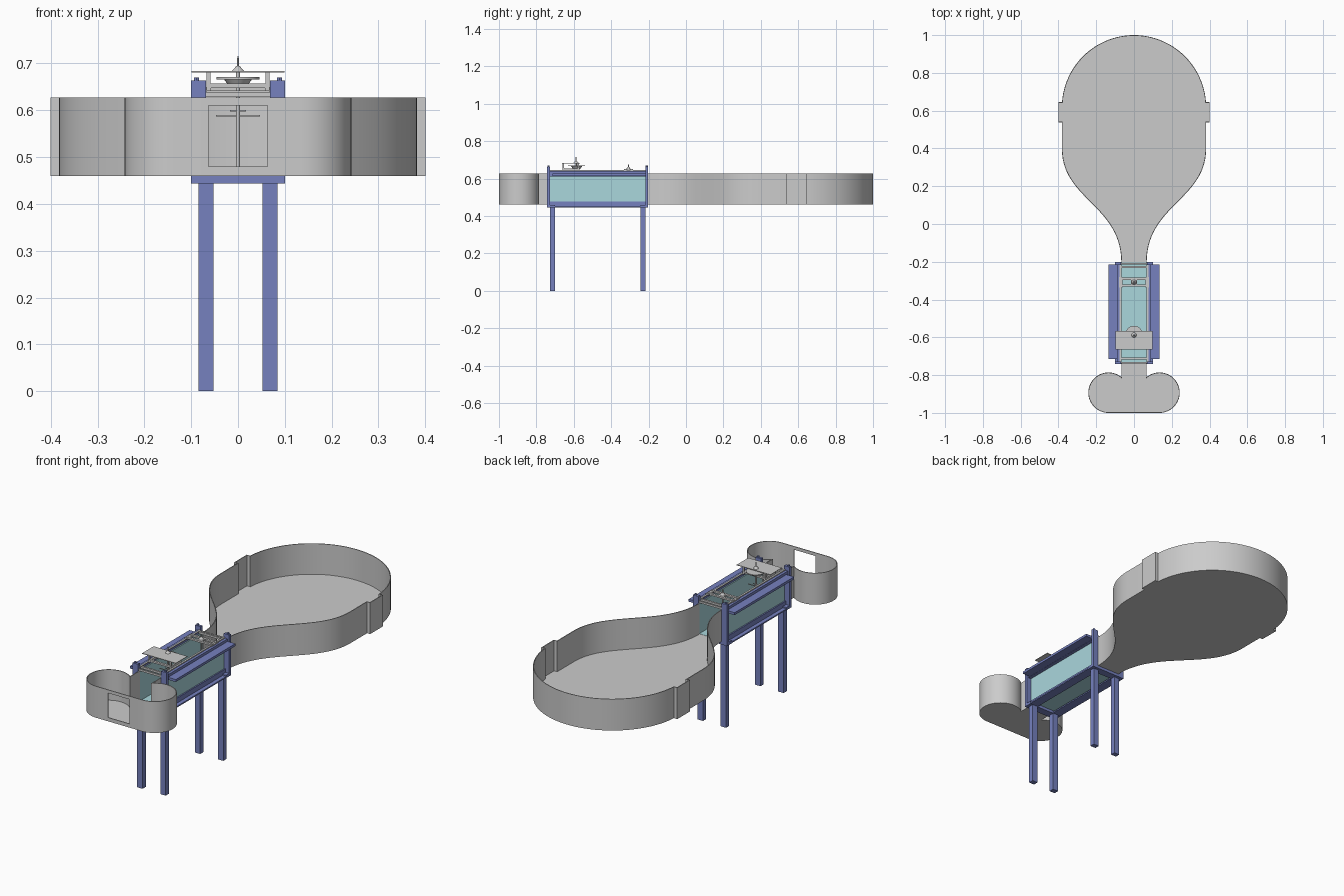
import bpy, bmesh
from math import pi, sin, cos, atan2, radians

if "Cube" in bpy.data.objects:
    bpy.data.objects.remove(bpy.data.objects["Cube"])

Z0, Z1 = 0.46, 0.627


def material(name, col):
    m = bpy.data.materials.new(name)
    m.diffuse_color = col
    m.use_nodes = True
    m.node_tree.nodes["Principled BSDF"].inputs["Base Color"].default_value = m.diffuse_color
    return m


BLUE = material("blue_frame", (0.18, 0.22, 0.52, 1))
GLASS = material("tank_glass", (0.40, 0.68, 0.72, 1))


def finish(name, bm, mat=None):
    me = bpy.data.meshes.new(name)
    bm.to_mesh(me)
    bm.free()
    ob = bpy.data.objects.new(name, me)
    bpy.context.collection.objects.link(ob)
    if mat:
        me.materials.append(mat)
    return ob


def select(ob):
    bpy.ops.object.select_all(action='DESELECT')
    ob.select_set(True)
    bpy.context.view_layer.objects.active = ob


def box(name, x, y, z, mat=None, mirror=False):
    """Box from (min, max) ranges, optionally repeated at -x."""
    bm = bmesh.new()
    for s in ((1, -1) if mirror else (1,)):
        vs = bmesh.ops.create_cube(bm, size=1)['verts']
        for v in vs:
            v.co.x = s * (x[0] + x[1]) / 2 + v.co.x * (x[1] - x[0])
            v.co.y = (y[0] + y[1]) / 2 + v.co.y * (y[1] - y[0])
            v.co.z = (z[0] + z[1]) / 2 + v.co.z * (z[1] - z[0])
    return finish(name, bm, mat)


def lathe(name, x, y, z0, z1, r0, r1, mat=None, n=24):
    bm = bmesh.new()
    bmesh.ops.create_cone(bm, cap_ends=True, segments=n, radius1=r0, radius2=r1, depth=z1 - z0)
    for v in bm.verts:
        v.co.x += x
        v.co.y += y
        v.co.z += (z0 + z1) / 2
    ob = finish(name, bm, mat)
    select(ob)
    bpy.ops.object.shade_smooth_by_angle(angle=radians(35))
    return ob


def wall(name, paths):
    """Thin upright wall along open plan paths."""
    bm = bmesh.new()
    for p in paths:
        lo = [bm.verts.new((a, b, Z0)) for a, b in p]
        hi = [bm.verts.new((a, b, Z1)) for a, b in p]
        for i in range(len(p) - 1):
            bm.faces.new((lo[i], lo[i + 1], hi[i + 1], hi[i]))
    ob = finish(name, bm)
    select(ob)
    m = ob.modifiers.new("thickness", 'SOLIDIFY')
    m.thickness, m.offset = 0.004, 0
    m.use_even_offset = True
    bpy.ops.object.modifier_apply(modifier=m.name)
    bpy.ops.object.shade_smooth_by_angle(angle=radians(30))


def floor(name, outline):
    bm = bmesh.new()
    f = bm.faces.new([bm.verts.new((a, b, Z0)) for a, b in outline])
    r = bmesh.ops.extrude_face_region(bm, geom=[f])
    for v in r['geom']:
        if isinstance(v, bmesh.types.BMVert):
            v.co.z += 0.004
    bmesh.ops.recalc_face_normals(bm, faces=bm.faces[:])
    finish(name, bm)


def flip(p):
    return [(-a, b) for a, b in reversed(p)]


# Large pear-shaped basin
def bez(a, b, c, d, t):
    u = 1 - t
    return a*u**3 + 3*b*u*u*t + 3*c*u*t*t + d*t**3


neck = [(bez(0.065, 0.065, 0.38, 0.38, t / 28), bez(-0.205, 0.10, 0.13, 0.40, t / 28)) for t in range(29)]
jog = [(0.38, 0.54), (0.398, 0.54), (0.398, 0.643), (0.379, 0.643)]
dome = [(0.38 * cos(a), 0.618 + 0.38 * sin(a)) for a in [0.07 + (pi / 2 - 0.07) * i / 24 for i in range(1, 25)]]
half = neck + jog + dome
pear = half + flip(half)[1:]
wall("large_basin_wall", [pear])
floor("large_basin_floor", pear)

# Two-lobed front basin with an inlet window
a0 = atan2(0.078, -0.07)
lobe = [(0.135 + 0.105 * cos(a), -0.893 + 0.105 * sin(a))
        for a in [a0 - (a0 + pi / 2) * i / 40 for i in range(41)]]
side = [(0.065, -0.735)] + lobe + [(0.063, -0.998)]
wall("front_basin_wall", [side, flip(side)])
floor("front_basin_floor", side + flip(side))
box("window_lintel", (-0.063, 0.063), (-1.0, -0.996), (0.61, Z1))
box("window_sill", (-0.063, 0.063), (-1.0, -0.996), (Z0, 0.48))

# Glass channel
box("glass_side", (0.065, 0.071), (-0.735, -0.205), (Z0, Z1), GLASS, True)
box("glass_bottom", (-0.065, 0.065), (-0.735, -0.205), (Z0, Z0 + 0.005), GLASS)

# Blue frame: legs, corner posts, cross bars and angle rails
for tag, leg_y, post_y in (("front", (-0.727, -0.70), (-0.742, -0.727)),
                           ("back", (-0.243, -0.217), (-0.217, -0.202))):
    box(tag + "_leg", (0.052, 0.084), leg_y, (0, 0.445), BLUE, True)
    box(tag + "_post", (0.068, 0.1), post_y, (0.445, 0.663), BLUE, True)
    box(tag + "_cross_bar", (-0.1, 0.1), (min(leg_y[0], post_y[0]), max(leg_y[1], post_y[1])),
        (0.444, 0.459), BLUE)
    yc = sum(post_y) / 2
    for s in (1, -1):
        lathe(tag + "_post_bolt", s * 0.089, yc, 0.663, 0.67, 0.006, 0.006, BLUE, 6)
    box(tag + "_top_tie", (-0.068, 0.068), (yc - 0.004, yc + 0.004), (0.628, 0.638))
box("bottom_rail_flange", (0.05, 0.1), (-0.727, -0.217), (0.445, 0.452), BLUE, True)
box("bottom_rail_web", (0.072, 0.079), (-0.727, -0.217), (0.452, 0.478), BLUE, True)
box("top_rail_flange", (0.09, 0.135), (-0.715, -0.215), (0.613, 0.626), BLUE, True)
box("top_rail_web", (0.072, 0.09), (-0.727, -0.217), (0.612, 0.64), BLUE, True)

# Grey sliding rails on top of the channel
box("slide_rail", (0.066, 0.076), (-0.727, -0.217), (0.64, 0.645), None, True)
for y in (-0.712, -0.228):
    box("slide_rail_tie", (-0.07, 0.07), (y - 0.005, y + 0.005), (0.632, 0.642))

# Front carriage with plate, dial and probe
box("carriage_cheek", (0.058, 0.067), (-0.66, -0.57), (0.642, 0.655), None, True)
for y in (-0.655, -0.575):
    box("carriage_post", (0.059, 0.067), (y - 0.004, y + 0.004), (0.645, 0.682), None, True)
    box("carriage_bar", (-0.065, 0.065), (y - 0.006, y + 0.006), (0.648, 0.657))
box("carriage_plate", (-0.099, 0.099), (-0.664, -0.567), (0.681, 0.684))
lathe("dial_disc", 0, -0.585, 0.666, 0.671, 0.046, 0.046, n=40)
lathe("dial_hub", 0, -0.585, 0.65, 0.666, 0.018, 0.03)
lathe("probe_collar", 0, -0.588, 0.684, 0.695, 0.013, 0.003)
lathe("probe_tip", 0, -0.588, 0.695, 0.716, 0.002, 0.0015)
lathe("probe_rod", 0, -0.588, 0.48, 0.684, 0.004, 0.004)
box("probe_cross_arm", (-0.047, 0.047), (-0.590, -0.586), (0.587, 0.590))
box("probe_short_arm", (-0.017, 0.017), (-0.590, -0.586), (0.597, 0.600))

# Rear carriage with pointer
for y in (-0.325, -0.290):
    box("pointer_bar", (-0.078, 0.078), (y - 0.006, y + 0.006), (0.641, 0.65))
box("pointer_shoe", (0.062, 0.08), (-0.335, -0.28), (0.639, 0.646), None, True)
box("pointer_block", (-0.015, 0.015), (-0.325, -0.29), (0.643, 0.65))
lathe("pointer_hub", 0, -0.308, 0.65, 0.662, 0.013, 0.005)
lathe("pointer_rod", 0, -0.308, 0.50, 0.676, 0.003, 0.003)
